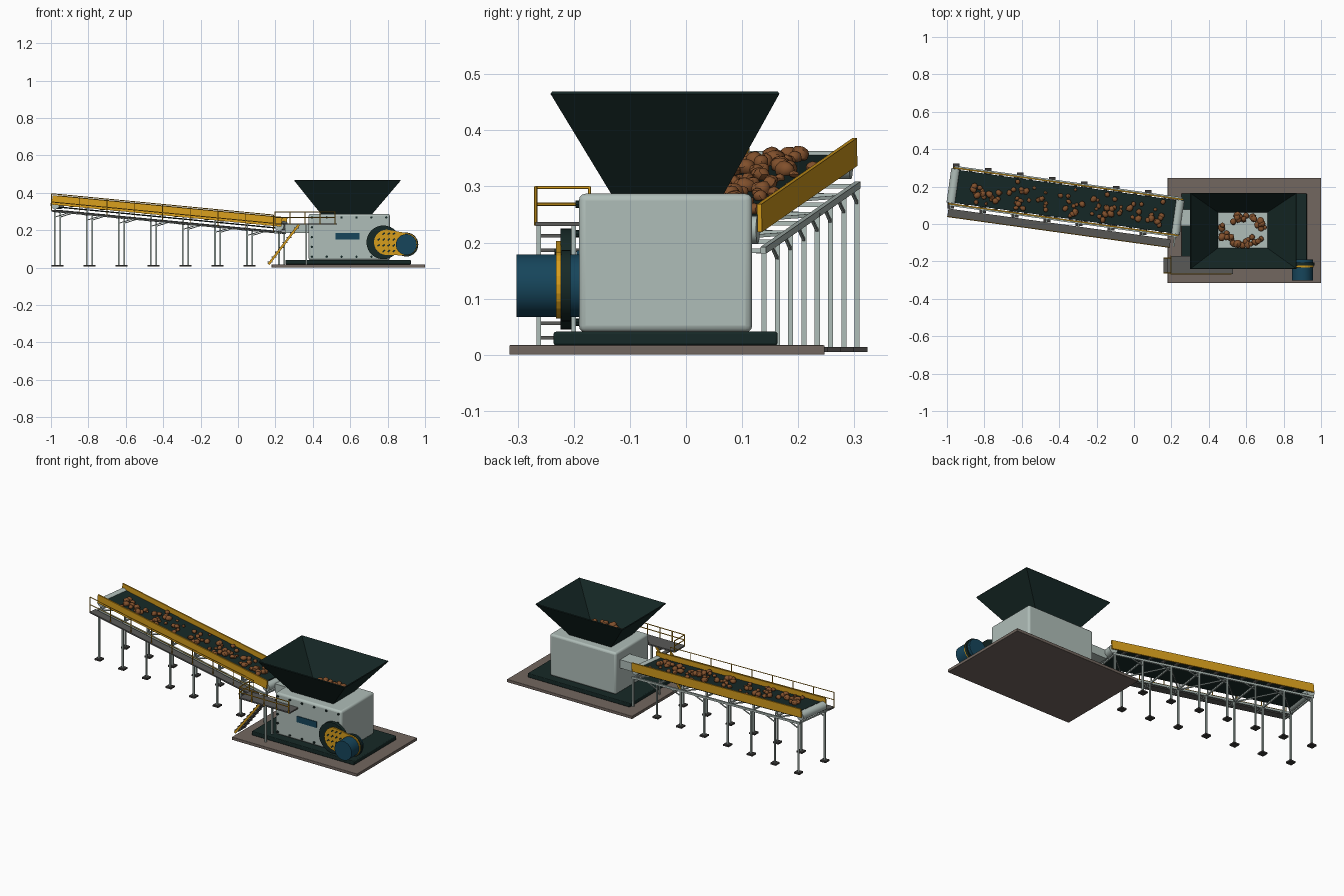
import bpy, bmesh, math, random
from mathutils import Vector as V, Matrix as M

if "Cube" in bpy.data.objects:
    bpy.data.objects.remove(bpy.data.objects["Cube"])
random.seed(4)

def mat(name, c):
    m = bpy.data.materials.new(name)
    m.diffuse_color = (*c, 1)
    m.use_nodes = True
    m.node_tree.nodes["Principled BSDF"].inputs["Base Color"].default_value = m.diffuse_color
    return m
PALE = mat("pale grey paint", (.43, .51, .48))
DARK = mat("dark green", (.008, .022, .02))
YEL = mat("safety yellow", (.68, .34, .012))
ROCK = mat("brown rock", (.22, .08, .025))
BLUE = mat("motor blue", (.008, .06, .105))
PAD = mat("concrete", (.17, .135, .115))
STEEL = mat("deck steel", (.10, .10, .095))
FOOT = mat("dark footing", (.045, .042, .04))

class Part:
    """Collects primitives into one mesh object."""
    def __init__(s, name, m, smooth=False):
        s.name, s.m, s.smooth, s.bm = name, m, smooth, bmesh.new()
    def box(s, x0, x1, y0, y1, z0, z1):
        t = M.Translation(((x0+x1)/2, (y0+y1)/2, (z0+z1)/2)) @ M.Diagonal((x1-x0, y1-y0, z1-z0, 1))
        bmesh.ops.create_cube(s.bm, size=1, matrix=t)
    def beam(s, a, b, w, h):
        a, b = V(a), V(b)
        d = (b-a).normalized()
        side = d.cross(V((0, 0, 1)))
        side = side.normalized() if side.length > .01 else V((0, 1, 0))
        up = side.cross(d)
        t = M((d*(b-a).length, side*w, up*h)).transposed().to_4x4()
        bmesh.ops.create_cube(s.bm, size=1, matrix=M.Translation((a+b)/2) @ t)
    def rod(s, a, b, r, n=8):
        a, b = V(a), V(b)
        t = M.Translation((a+b)/2) @ (b-a).to_track_quat('Z', 'Y').to_matrix().to_4x4()
        bmesh.ops.create_cone(s.bm, cap_ends=True, segments=n, radius1=r, radius2=r, depth=(b-a).length, matrix=t)
    def rock(s, p, r):
        t = M.Translation(p) @ M.Rotation(random.uniform(0, 6), 4, 'Z') @ M.Diagonal((r*random.uniform(.9, 1.25), r, r*random.uniform(.75, 1), 1))
        for v in bmesh.ops.create_icosphere(s.bm, subdivisions=2, radius=1, matrix=t)['verts']:
            v.co += (v.co-V(p))*random.uniform(-.1, .08)
    def done(s, bevel=0):
        bmesh.ops.recalc_face_normals(s.bm, faces=s.bm.faces)
        me = bpy.data.meshes.new(s.name)
        s.bm.to_mesh(me)
        me.materials.append(s.m)
        o = bpy.data.objects.new(s.name, me)
        bpy.context.collection.objects.link(o)
        if bevel:
            b = o.modifiers.new("bevel", 'BEVEL')
            b.width, b.segments = bevel, 3
        if s.smooth:
            bpy.context.view_layer.objects.active = o
            o.select_set(True)
            bpy.ops.object.shade_smooth_by_angle(angle=math.radians(35))
            o.select_set(False)
        return o

def single_box(name, m, dims, bevel=0):
    p = Part(name, m, bevel > 0)
    p.box(*dims)
    return p.done(bevel)

# pad, skid, crusher body, feed chute, nameplate
single_box("concrete_pad", PAD, (.18, 1, -.315, .247, 0, .017), .002)
single_box("base_skid", DARK, (.254, .924, -.236, .163, .017, .041), .004)
single_box("crusher_body", PALE, (.377, .812, -.191, .118, .04, .287), .012)
single_box("feed_chute", PALE, (.25, .385, -.012, .078, .185, .235))
single_box("nameplate", BLUE, (.52, .65, -.195, -.19, .15, .186))

# bolts around the body front
p = Part("body_bolts", DARK, True)
spots = [(.395+.0795*i, z) for i in range(6) for z in (.058, .268)]
spots += [(x, .058+.0525*i) for x in (.395, .79) for i in range(1, 4)]
for x, z in spots:
    p.rod((x, -.197, z), (x, -.188, z), .0065)
p.done()

# hopper: open tapered shell
bm = bmesh.new()
rings = [[bm.verts.new(c) for c in ((x0, y0, z), (x1, y0, z), (x1, y1, z), (x0, y1, z))]
         for x0, x1, y0, y1, z in ((.447, .714, -.13, .064, .286), (.302, .868, -.24, .165, .467))]
for i in range(4):
    j = (i+1) % 4
    bm.faces.new((rings[0][i], rings[0][j], rings[1][j], rings[1][i]))
hp = Part("hopper", DARK)
hp.bm = bm
o = hp.done()
so = o.modifiers.new("wall", 'SOLIDIFY')
so.thickness, so.offset = .006, 0

# rocks lying in the hopper throat
p = Part("hopper_rocks", ROCK, True)
for i in range(46):
    a = random.uniform(0, 2*math.pi)
    k = random.uniform(.6, 1)
    p.rock((.58+.125*k*math.cos(a), -.033+.085*k*math.sin(a), random.uniform(.296, .325)), random.uniform(.012, .02))
p.done()

# flywheel, motor, belt guard
p = Part("flywheel", DARK, True)
p.rod((.777, -.224, .135), (.777, -.204, .135), .09, 40)
p.rod((.9, -.222, .123), (.9, -.206, .123), .064, 32)
p.done()
p = Part("drive_shaft", STEEL, True)
p.rod((.777, -.21, .135), (.777, -.185, .135), .02, 16)
p.done()
p = Part("motor", BLUE, True)
p.rod((.9, -.302, .123), (.9, -.19, .123), .056, 32)
p.done()
p = Part("belt_guard", YEL)
out = [(.795+.068*math.cos(a), .135+.068*math.sin(a)) for a in [math.pi/2+math.pi*i/12 for i in range(13)]]
out += [(.9+.06*math.cos(a), .125+.06*math.sin(a)) for a in [-math.pi/2+math.pi*i/12 for i in range(13)]]
f = p.bm.faces.new([p.bm.verts.new((x, -.232, z)) for x, z in out])
g = bmesh.ops.extrude_face_region(p.bm, geom=[f])
bmesh.ops.translate(p.bm, vec=(0, .009, 0), verts=[v for v in g['geom'] if isinstance(v, bmesh.types.BMVert)])
p.done()
p = Part("guard_slots", DARK)
for i in range(4):
    for j in range(4):
        x, z = .752+.027*i, .088+.031*j
        if math.hypot(x-.795, z-.135) < .062:
            p.beam((x-.006, -.2325, z-.005), (x+.006, -.2325, z+.005), .003, .008)
p.done()

# conveyor frame of reference: along u, across v, height w
A, B = V((-.965, .203, .338)), V((.233, .037, .223))
flat = V((B.x-A.x, B.y-A.y, 0))
L = flat.length
N = V((-flat.y, flat.x, 0)).normalized()
def P(u, v, w):
    return A + (B-A)*(u/L) + N*v + V((0, 0, w))

p = Part("end_rollers", PALE, True)
for u in (0, L):
    p.rod(P(u, -.092, 0), P(u, .092, 0), .025, 24)
p.done()
p = Part("conveyor_belt", DARK)
p.beam(P(.02, 0, .016), P(L-.02, 0, .016), .178, .007)
p.beam(P(.02, 0, -.014), P(L-.02, 0, -.014), .16, .005)
p.done()
p = Part("side_boards", YEL)
for v in (-.097, .097):
    p.beam(P(-.015, v, .022), P(L+.015, v, .022), .008, .05)
p.done()
p = Part("belt_idlers", STEEL, True)
for i in range(1, 15):
    p.rod(P(L*i/15, -.094, .003), P(L*i/15, .094, .003), .009)
p.done()

# conveyor support frame
frame, feet = Part("conveyor_frame", PALE), Part("leg_footings", FOOT)
for v in (-.103, .103):
    frame.beam(P(-.01, v, -.036), P(L+.01, v, -.036), .01, .012)
    for i in range(8):
        u = L*i/7
        t = P(u, v, -.036)
        zb = .017 if i == 7 else .01
        frame.box(t.x-.0045, t.x+.0045, t.y-.0045, t.y+.0045, zb, t.z)
        if i < 7:
            feet.box(t.x-.018, t.x+.018, t.y-.018, t.y+.018, .005, .014)
            frame.beam(P(u, v, -.068), P(u+.075, v, -.038), .005, .005)
for i in range(8):
    u = L*i/7
    frame.beam(P(u, -.16, -.038), P(u, .103, -.038), .008, .008)
    frame.beam(P(u, -.09, -.036), P(u, -.09, 0), .006, .006)
    if i < 7:
        s = .1 if i % 2 else -.1
        frame.beam(P(u, s, -.04), P(u+L/7, -s, -.04), .006, .006)
frame.done()
feet.done()

# rocks riding the belt
p = Part("belt_rocks", ROCK, True)
for i in range(85):
    r = random.uniform(.008, .018)
    p.rock(P(random.uniform(.06, L-.06), max(-.07, min(.07, random.gauss(0, .04))), .018+r*.7), r)
p.done()

# walkway beside the conveyor, with handrail
p = Part("walkway", STEEL)
p.beam(P(-.01, -.146, -.034), P(L-.02, -.146, -.034), .046, .008)
p.done()
p = Part("walkway_rail", YEL)
for w in (.012, .056):
    p.rod(P(-.01, -.166, w), P(L-.02, -.166, w), .0025, 6)
for i in range(9):
    u = -.01+(L-.01)*i/8
    p.rod(P(u, -.166, -.034), P(u, -.166, .056), .0025, 6)
p.done()

# service platform, stair and rails
p = Part("platform_deck", STEEL)
p.box(.195, .528, -.268, -.188, .229, .237)
p.box(.195, .37, -.19, -.172, .229, .237)
for i in range(8):
    x, z = .172+.02*i, .03+.026*i
    p.box(x-.013, x+.013, -.26, -.185, z-.003, z+.003)
p.done()
p = Part("stair_stringers", YEL)
for y in (-.262, -.182):
    p.beam((.163, y, .017), (.325, y, .229), .005, .012)
p.done()
p = Part("platform_rail", YEL)
for z in (.268, .298):
    p.rod((.197, -.268, z), (.52, -.268, z), .003, 6)
    p.rod((.197, -.268, z), (.197, -.172, z), .003, 6)
for i in range(5):
    x = .197+.0807*i
    p.rod((x, -.268, .23), (x, -.268, .3), .003, 6)
p.rod((.197, -.172, .23), (.197, -.172, .3), .003, 6)
p.done()
p = Part("platform_posts", PALE)
for y in (-.262, -.2):
    p.box(.36, .369, y-.004, y+.004, .017, .23)
p.done()
